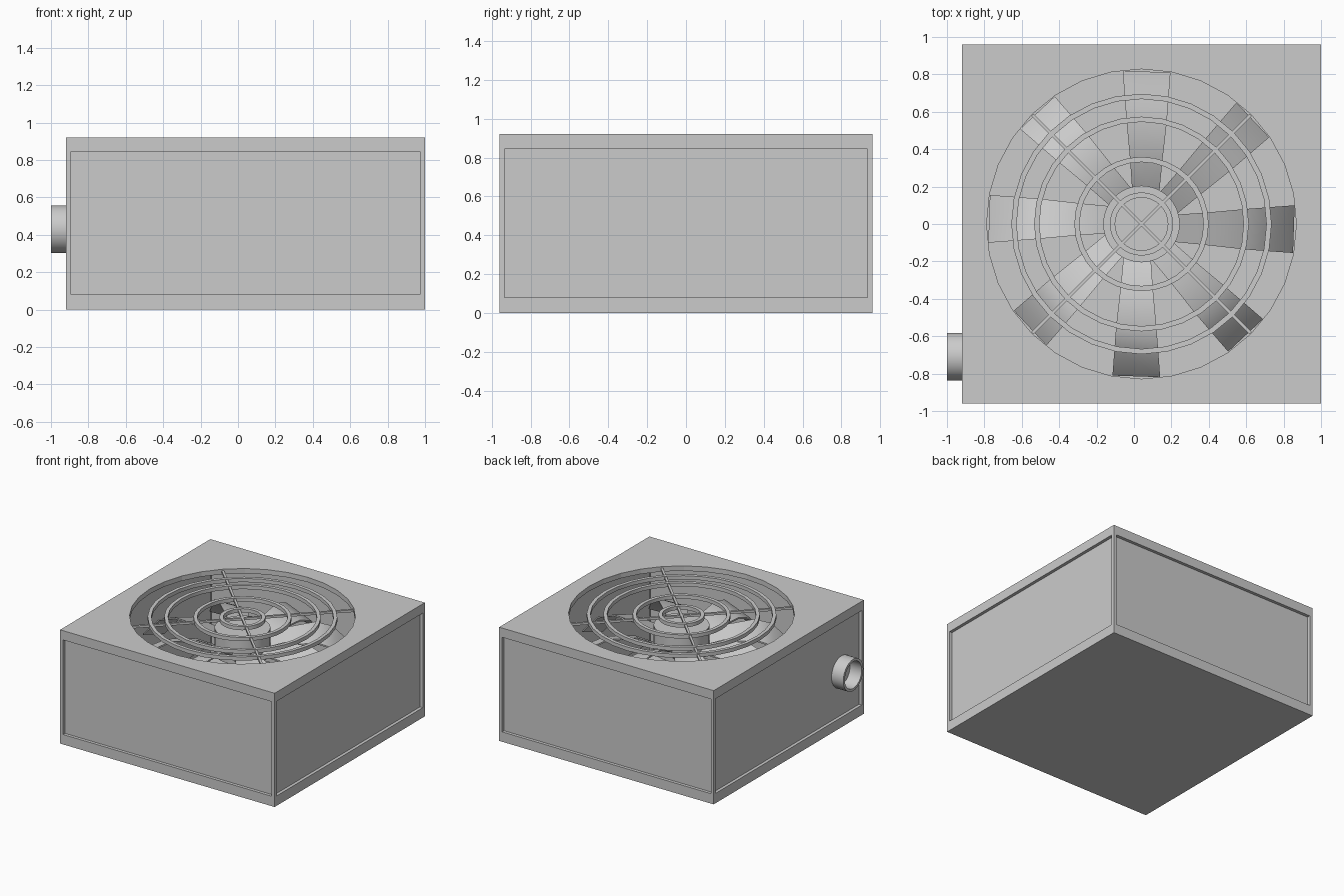
import bpy, bmesh, math
from mathutils import Vector, Matrix

if "Cube" in bpy.data.objects:
    bpy.data.objects.remove(bpy.data.objects["Cube"])

CX = 0.04          # fan axis
X0, X1, Y = -0.92, 1.0, 0.96
SEG = 32

def make(name, bm, smooth=False):
    bmesh.ops.recalc_face_normals(bm, faces=bm.faces)
    me = bpy.data.meshes.new(name)
    bm.to_mesh(me)
    bm.free()
    ob = bpy.data.objects.new(name, me)
    bpy.context.collection.objects.link(ob)
    if smooth:
        bpy.ops.object.select_all(action='DESELECT')
        ob.select_set(True)
        bpy.context.view_layer.objects.active = ob
        bpy.ops.object.shade_smooth_by_angle(angle=math.radians(35))
    return ob

def lathe(name, profile, mat=Matrix(), n=SEG, closed=True):
    """Revolve an (r, z) profile about z."""
    bm = bmesh.new()
    rows = [[bm.verts.new(mat @ Vector((r * math.cos(math.tau * i / n), r * math.sin(math.tau * i / n), z)))
             for r, z in profile] for i in range(n)]
    m = len(profile)
    for i in range(n):
        a, b = rows[i], rows[(i + 1) % n]
        for j in range(m if closed else m - 1):
            k = (j + 1) % m
            bm.faces.new((a[j], b[j], b[k], a[k]))
    if not closed:
        bm.faces.new([r[0] for r in rows])
        bm.faces.new([r[-1] for r in rows])
    return make(name, bm, True)

# cabinet: open-topped box with a recessed panel on each side
bm = bmesh.new()
bmesh.ops.create_cube(bm, size=1, matrix=Matrix.Translation((CX, 0, 0.46)) @ Matrix.Diagonal((X1 - X0, 2 * Y, 0.92, 1)))
bm.normal_update()
bmesh.ops.delete(bm, geom=[f for f in bm.faces if f.normal.z > 0.9], context='FACES_ONLY')
sides = [f for f in bm.faces if abs(f.normal.z) < 0.1]
bmesh.ops.inset_individual(bm, faces=sides, thickness=0.037)
for f in sides:
    # wider margin at top and bottom than at the sides
    for v in f.verts:
        v.co.z = 0.08 if v.co.z < 0.46 else 0.845
for f in sides:
    n = f.normal.copy()
    ret = bmesh.ops.extrude_discrete_faces(bm, faces=[f])
    bmesh.ops.translate(bm, verts=list(ret['faces'][0].verts), vec=-0.025 * n)
make("cabinet", bm)

# lid with round opening: square outline bridged to the circle
bm = bmesh.new()
N = 32
def lid_loop(z, hole):
    out = []
    for i in range(N):
        a = math.tau * i / N
        c, s = math.cos(a), math.sin(a)
        r = 0.828 if hole else Y / max(abs(c), abs(s))
        out.append(bm.verts.new((CX + r * c, r * s, z)))
    return out
loops = [lid_loop(0.92, False), lid_loop(0.92, True), lid_loop(0.88, True), lid_loop(0.88, False)]
for a, b in zip(loops, loops[1:] + loops[:1]):
    for i in range(N):
        j = (i + 1) % N
        bm.faces.new((a[i], a[j], b[j], b[i]))
make("lid", bm)

# guard rings
fan = Matrix.Translation((CX, 0, 0))
for k, r in enumerate((0.155, 0.345, 0.56, 0.682)):
    h = 0.014
    lathe(f"guard_ring_{k + 1}", [(r - h, 0.885), (r + h, 0.885), (r + h, 0.915), (r - h, 0.915)], fan)

# diagonal guard bars
for k in (1, -1):
    bm = bmesh.new()
    bmesh.ops.create_cube(bm, size=1, matrix=Matrix.Translation((CX, 0, 0.9)) @
                          Matrix.Rotation(k * math.pi / 4, 4, 'Z') @ Matrix.Diagonal((1.65, 0.018, 0.018, 1)))
    make("guard_bar", bm)

# fan hub
lathe("fan_hub", [(0.205, 0.62), (0.205, 0.83)], fan, closed=False)

# eight arched fan blades: radius, height, left and right edge offsets
stations = [(0.19, 0.68, -0.05, 0.095), (0.34, 0.75, -0.06, 0.11), (0.56, 0.76, -0.08, 0.135),
            (0.69, 0.71, -0.09, 0.145), (0.825, 0.56, -0.10, 0.155)]
for k in range(8):
    bm = bmesh.new()
    m = fan @ Matrix.Rotation(k * math.pi / 4, 4, 'Z')
    rows = []
    for r, z, a, b in stations:
        row = []
        for y in (-b, -a):
            x = math.sqrt(r * r - y * y)
            row.append([bm.verts.new(m @ Vector((x, y, z + y * 0.35 + d))) for d in (0.006, -0.006)])
        rows.append(row)
    for p, q in zip(rows, rows[1:]):
        bm.faces.new((p[0][0], q[0][0], q[1][0], p[1][0]))
        bm.faces.new((p[0][1], p[1][1], q[1][1], q[0][1]))
        for e in (0, 1):
            bm.faces.new((p[e][0], p[e][1], q[e][1], q[e][0]))
    for e in (rows[0], rows[-1]):
        bm.faces.new((e[0][0], e[1][0], e[1][1], e[0][1]))
    make(f"fan_blade_{k + 1}", bm, True)

# hollow side pipe
pipe = Matrix.Translation((-1.0, -0.71, 0.43)) @ Matrix.Rotation(math.pi / 2, 4, 'Y')
lathe("side_pipe", [(0.128, 0), (0.128, 0.11), (0.108, 0.11), (0.108, 0)], pipe)
